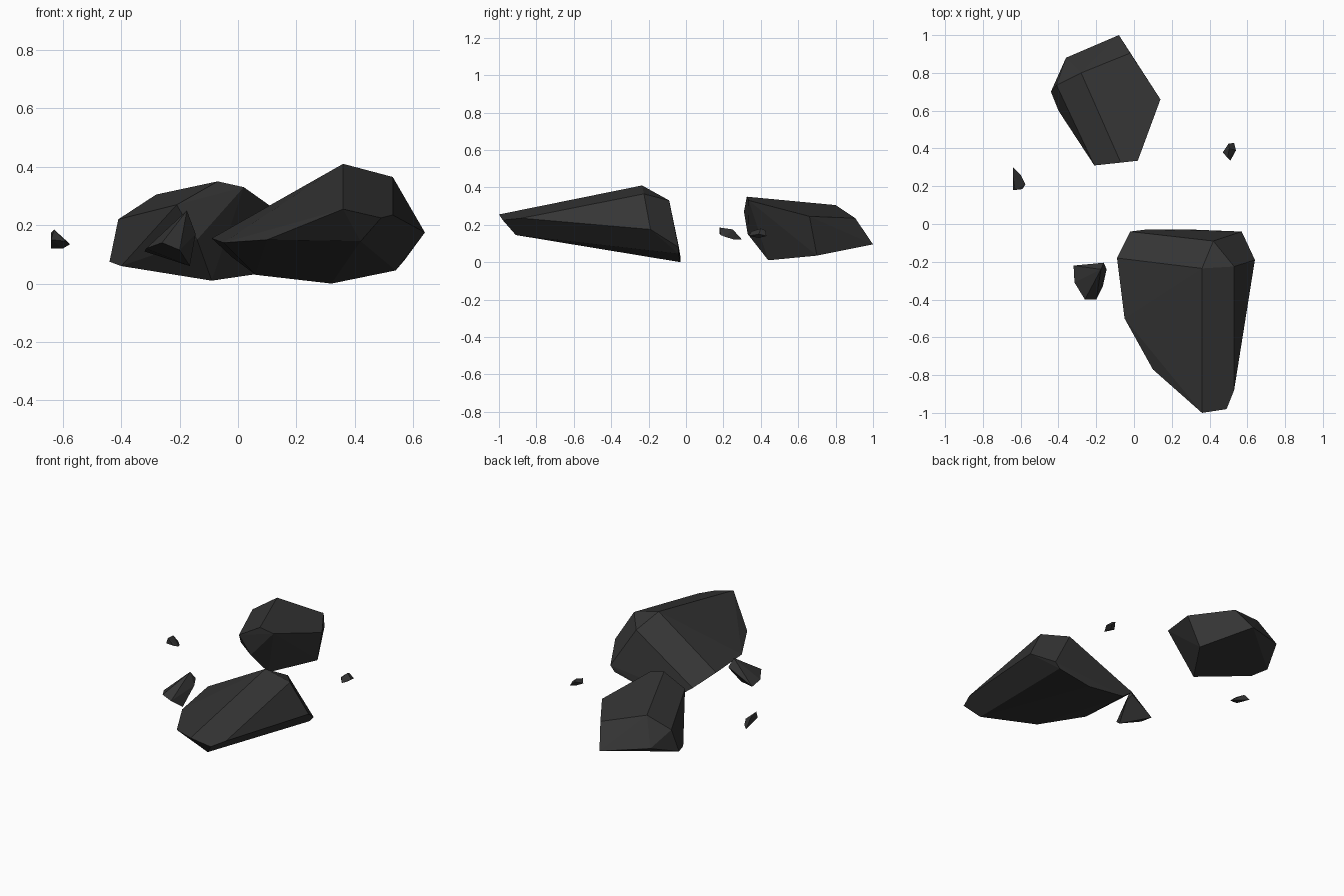
import bpy
import bmesh
from math import radians
from mathutils import Vector

default_cube = bpy.data.objects.get("Cube")
if default_cube:
    bpy.data.objects.remove(default_cube, do_unlink=True)

# Dark stone material shared by every rock
stone = bpy.data.materials.new("charcoal_stone")
stone.use_nodes = True
stone_colour = (0.035, 0.035, 0.035, 1.0)
stone.diffuse_color = stone_colour
shader = next(n for n in stone.node_tree.nodes if n.type == "BSDF_PRINCIPLED")
shader.inputs["Base Color"].default_value = stone_colour
shader.inputs["Roughness"].default_value = 0.9


def make_rock(name, corners):
    """Wrap a faceted convex rock around its corner points."""
    centre = sum((Vector(c) for c in corners), Vector()) / len(corners)
    bm = bmesh.new()
    for corner in corners:
        bm.verts.new(Vector(corner) - centre)
    hull = bmesh.ops.convex_hull(bm, input=bm.verts[:], use_existing_faces=False)
    leftovers = set(hull["geom_interior"]) | set(hull["geom_unused"])
    inner = [g for g in leftovers if isinstance(g, bmesh.types.BMVert)]
    bmesh.ops.delete(bm, geom=inner, context="VERTS")
    # Merge nearly coplanar triangles into broad chiselled facets
    bmesh.ops.dissolve_limit(bm, angle_limit=radians(4),
                             verts=bm.verts[:], edges=bm.edges[:])
    bmesh.ops.recalc_face_normals(bm, faces=bm.faces[:])
    mesh = bpy.data.meshes.new(name)
    bm.to_mesh(mesh)
    bm.free()
    mesh.materials.append(stone)
    rock = bpy.data.objects.new(name, mesh)
    rock.location = centre
    bpy.context.collection.objects.link(rock)
    return rock


# Large wedge-shaped boulder, tapering towards the front
make_rock("large_boulder", [
    # ridge and upper shoulders
    (0.36, -0.235, 0.41), (0.53, -0.225, 0.365), (0.42, -0.09, 0.33),
    (0.64, -0.19, 0.175), (-0.09, -0.18, 0.155),
    # narrow nose
    (0.36, -1, 0.255), (0.49, -0.98, 0.225), (0.53, -0.88, 0.235),
    (0.42, -0.91, 0.145),
    # left flank
    (0.1, -0.77, 0.15), (-0.05, -0.5, 0.14),
    # rear foot
    (-0.02, -0.04, 0.09), (0.06, -0.03, 0.03), (0.32, -0.03, 0),
    (0.54, -0.04, 0.045), (0.57, -0.04, 0.08),
])

# Medium boulder behind, sloping down to the back
make_rock("medium_boulder", [
    # top facets
    (-0.07, 0.325, 0.35), (0.02, 0.335, 0.33), (-0.28, 0.8, 0.305),
    (-0.21, 0.31, 0.27), (0.14, 0.66, 0.245), (-0.02, 0.905, 0.235),
    (-0.41, 0.735, 0.22),
    # lower rim
    (-0.36, 0.88, 0.14), (-0.08, 1, 0.095), (-0.44, 0.7, 0.075),
    (-0.4, 0.6, 0.06), (-0.14, 0.33, 0.15),
    # base
    (0.08, 0.7, 0.035), (-0.09, 0.44, 0.01),
])

# Three loose fragments around the boulders
make_rock("front_fragment", [
    (-0.32, -0.22, 0.11), (-0.315, -0.31, 0.12), (-0.26, -0.4, 0.14),
    (-0.2, -0.4, 0.115), (-0.165, -0.33, 0.06), (-0.145, -0.24, 0.17),
    (-0.175, -0.24, 0.25), (-0.16, -0.205, 0.2),
])
make_rock("right_fragment", [
    (-0.64, 0.18, 0.15), (-0.63, 0.18, 0.185), (-0.59, 0.185, 0.145),
    (-0.575, 0.21, 0.135), (-0.64, 0.3, 0.12), (-0.64, 0.25, 0.175),
    (-0.6, 0.26, 0.12),
])
make_rock("left_fragment", [
    (0.47, 0.38, 0.15), (0.5, 0.425, 0.17), (0.53, 0.43, 0.14),
    (0.54, 0.39, 0.15), (0.51, 0.335, 0.14), (0.495, 0.35, 0.165),
    (0.505, 0.4, 0.18), (0.51, 0.39, 0.13),
])
